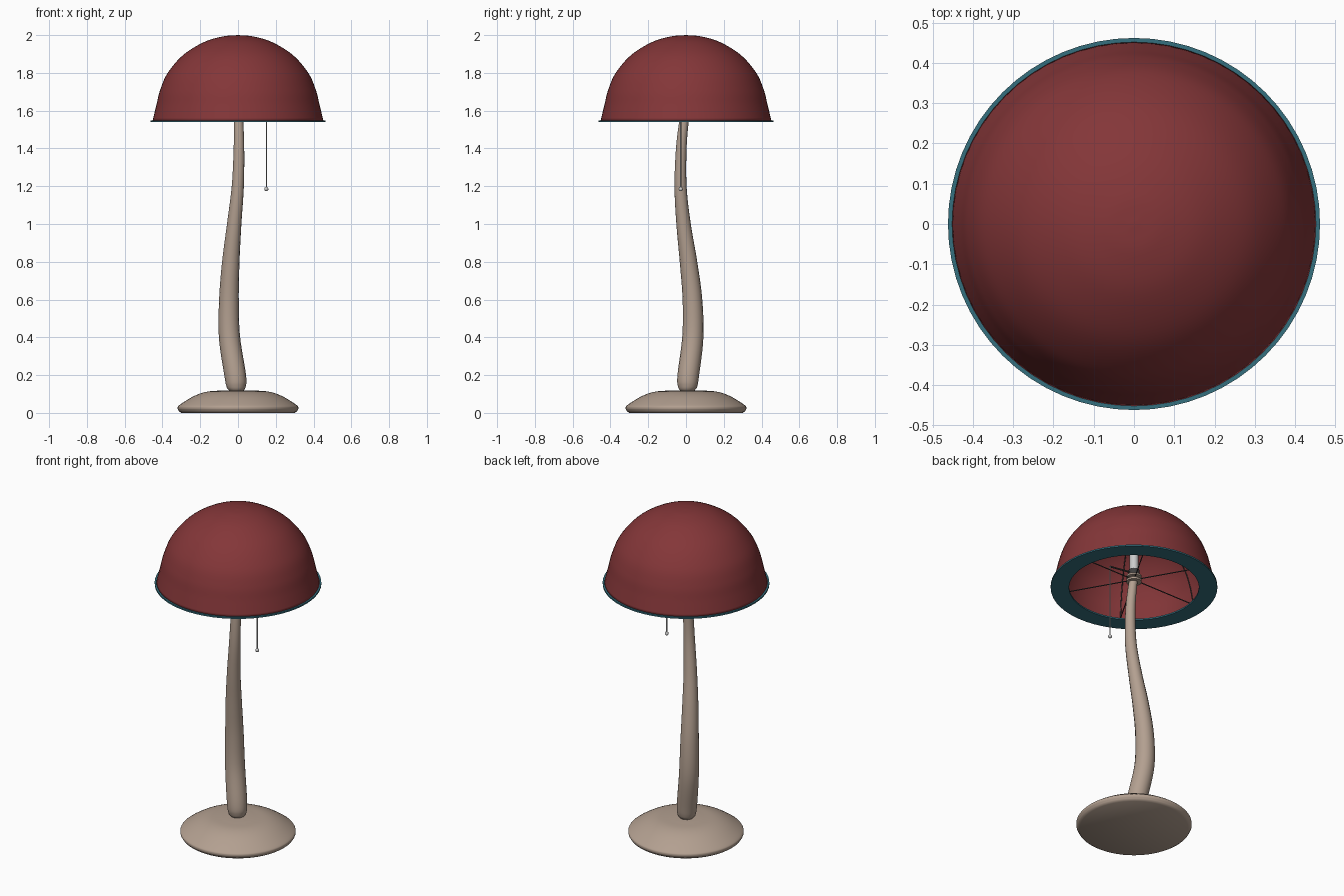
import bpy, bmesh, math
from mathutils import Vector

if "Cube" in bpy.data.objects:
    bpy.data.objects.remove(bpy.data.objects["Cube"])


def material(name, rgb):
    m = bpy.data.materials.new(name)
    m.diffuse_color = (*rgb, 1)
    m.use_nodes = True
    m.node_tree.nodes["Principled BSDF"].inputs["Base Color"].default_value = m.diffuse_color
    return m


RED = material("red", (0.23, 0.037, 0.04))
TEAL = material("teal", (0.035, 0.16, 0.21))
TAN = material("tan", (0.45, 0.35, 0.28))
DARK = material("dark", (0.05, 0.05, 0.05))


def finish(ob, mat=None, angle=40):
    if mat:
        ob.data.materials.append(mat)
    bpy.ops.object.select_all(action='DESELECT')
    ob.select_set(True)
    bpy.context.view_layer.objects.active = ob
    if ob.type == 'CURVE':
        bpy.ops.object.convert(target='MESH')
        ob = bpy.context.object
    bpy.ops.object.shade_smooth_by_angle(angle=math.radians(angle))
    return ob


def smooth_path(pts, n=6):
    # Catmull-Rom interpolation of a few profile points
    p = [Vector(q) for q in pts]
    p = [2 * p[0] - p[1]] + p + [2 * p[-1] - p[-2]]
    out = []
    for a, b, c, d in zip(p, p[1:], p[2:], p[3:]):
        for k in range(n):
            t = k / n
            out.append(0.5 * (2 * b + (c - a) * t + (2 * a - 5 * b + 4 * c - d) * t * t
                              + (3 * b - a - 3 * c + d) * t ** 3))
    return out + [p[-2]]


def lathe(name, profile, mat=None, steps=64, closed=False):
    # profile of (radius, z) spun around the z axis
    bm = bmesh.new()
    vs = [bm.verts.new((r, 0, z)) for r, z in profile]
    es = [bm.edges.new(e) for e in zip(vs, vs[1:])]
    if closed:
        es.append(bm.edges.new((vs[-1], vs[0])))
    bmesh.ops.spin(bm, geom=vs + es, cent=(0, 0, 0), axis=(0, 0, 1),
                   angle=2 * math.pi, steps=steps)
    bmesh.ops.remove_doubles(bm, verts=bm.verts, dist=1e-5)
    bmesh.ops.recalc_face_normals(bm, faces=bm.faces)
    me = bpy.data.meshes.new(name)
    bm.to_mesh(me)
    bm.free()
    ob = bpy.data.objects.new(name, me)
    bpy.context.collection.objects.link(ob)
    return finish(ob, mat)


def tube(name, paths, radius, mat=None, res=2):
    cu = bpy.data.curves.new(name, 'CURVE')
    cu.dimensions = '3D'
    cu.bevel_depth = radius
    cu.bevel_resolution = res
    cu.use_fill_caps = True
    for path in paths:
        sp = cu.splines.new('POLY')
        sp.points.add(len(path) - 1)
        for pt, q in zip(sp.points, path):
            pt.co = (*q[:3], 1)
            pt.radius = q[3] if len(q) > 3 else 1
    ob = bpy.data.objects.new(name, cu)
    bpy.context.collection.objects.link(ob)
    return finish(ob, mat)


# Round pebble-like base
lathe("base", [(0, 0)] + [(0.3, 0)] + [tuple(v) for v in smooth_path(
    [(0.312, 0.008), (0.32, 0.025), (0.308, 0.043), (0.235, 0.088),
     (0.165, 0.112), (0.08, 0.119)])] + [(0, 0.12)], TAN)

# Wavy tapering stem: x, y, z, radius
stem = [(-0.008, 0.008, 0.115, 0.036), (-0.009, 0.008, 0.14, 0.051),
        (-0.015, 0.012, 0.2, 0.057), (-0.045, 0.036, 0.4, 0.056),
        (-0.048, 0.034, 0.6, 0.052), (-0.038, 0.013, 0.8, 0.046),
        (-0.02, -0.013, 1.0, 0.038), (-0.001, -0.029, 1.2, 0.032),
        (0.005, -0.025, 1.4, 0.028), (0.003, -0.011, 1.54, 0.025),
        (0, 0, 1.6, 0.023)]
tube("stem", [smooth_path(stem)], 1.0, TAN, res=6)

# Domed shade with a thin wall
dome = [tuple(v) for v in smooth_path(
    [(0.452, 1.548), (0.432, 1.63), (0.412, 1.71), (0.372, 1.80),
     (0.29, 1.895), (0.18, 1.963), (0.08, 1.993), (0, 2.0)])]
shade = lathe("shade", dome, RED)
solid = shade.modifiers.new("wall", 'SOLIDIFY')
solid.thickness = 0.005
solid.offset = -1

# Flat trim ring under the shade
lathe("trim_ring", [(0.36, 1.54), (0.462, 1.54), (0.462, 1.549), (0.36, 1.549)],
      TEAL, closed=True)

# Spokes and ribs of the wire frame
spokes, ribs = [], []
for k in range(6):
    c, s = math.cos(k * math.pi / 3), math.sin(k * math.pi / 3)
    spokes.append([(0.02 * c, 0.02 * s, 1.59), (0.435 * c, 0.435 * s, 1.59)])
    ribs.append([((r - 0.009) * c, (r - 0.009) * s, z - 0.008) for r, z in dome[3:-3]])
tube("spokes", spokes, 0.003, DARK, res=1)
tube("ribs", ribs, 0.003, DARK, res=1)

# Collar and lamp socket on top of the stem
lathe("collar", [(0, 1.575), (0.042, 1.575), (0.042, 1.587), (0.026, 1.59),
                 (0.026, 1.6), (0.042, 1.603), (0.042, 1.614), (0, 1.614)], TAN, 32)
lathe("switch_body", [(0, 1.614), (0.03, 1.614), (0.03, 1.65), (0, 1.65)], DARK, 32)
lathe("bulb", [(0, 1.65), (0.024, 1.65), (0.024, 1.78), (0.02, 1.81),
               (0.01, 1.825), (0, 1.828)], None, 32)

# Pull chain with its arm and bead
tube("chain_arm", [[(0, 0, 1.632), (0.15, -0.028, 1.632)]], 0.005, DARK)
tube("pull_chain", [[(0.15, -0.028, 1.632), (0.15, -0.028, 1.185)]], 0.003)
bpy.ops.mesh.primitive_uv_sphere_add(segments=16, ring_count=10, radius=0.011,
                                     location=(0.15, -0.028, 1.185))
bead = bpy.context.object
bead.name = "pull_bead"
finish(bead)
